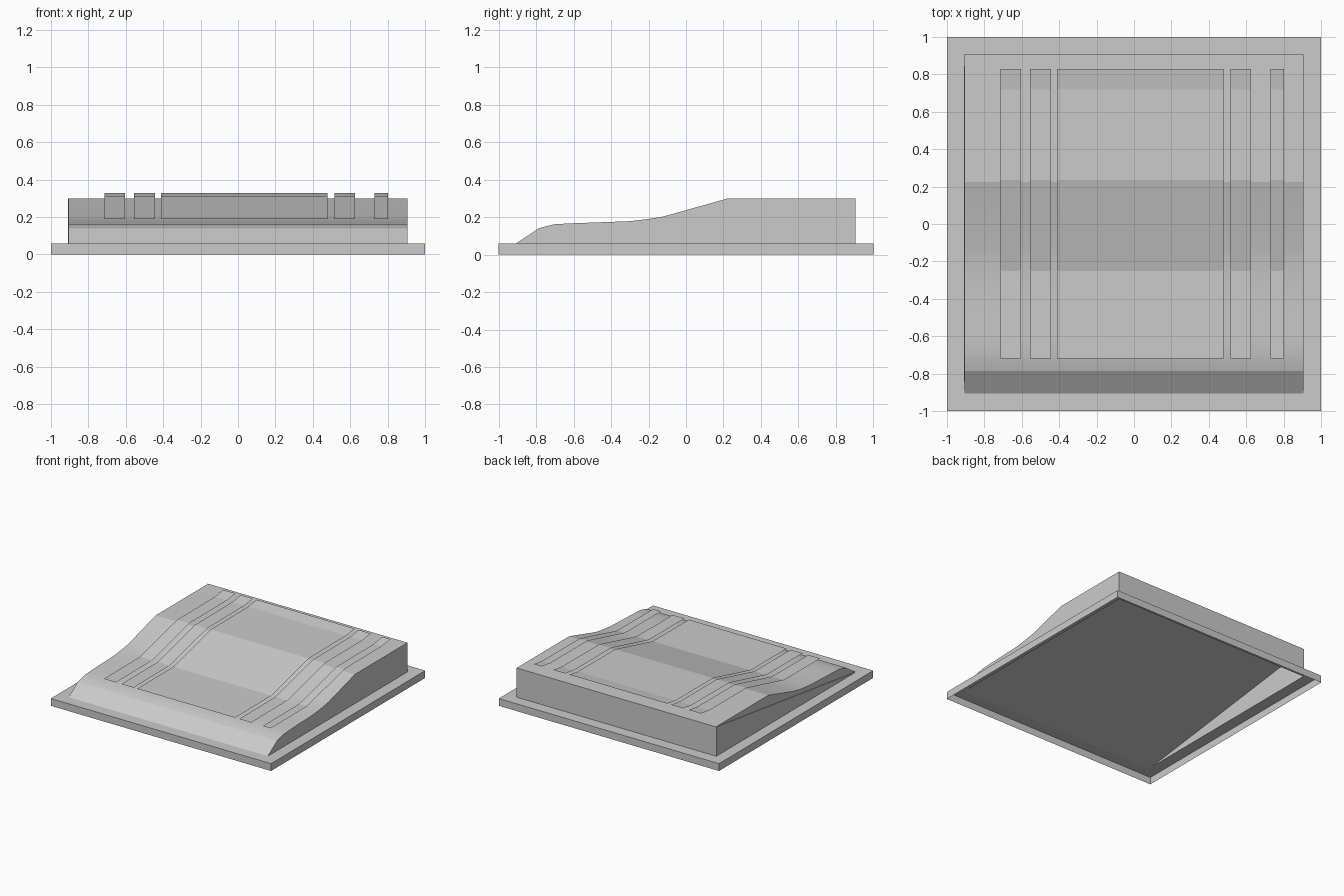
import bpy, bmesh, math

cube = bpy.data.objects.get("Cube")
if cube:
    bpy.data.objects.remove(cube)

grey = bpy.data.materials.new("plain_grey")
grey.use_nodes = True
COLOUR = (0.6, 0.6, 0.6, 1)
grey.diffuse_color = COLOUR
grey.node_tree.nodes["Principled BSDF"].inputs["Base Color"].default_value = COLOUR


def finish(name, bm, angle=None):
    mesh = bpy.data.meshes.new(name)
    bm.to_mesh(mesh)
    bm.free()
    mesh.materials.append(grey)
    obj = bpy.data.objects.new(name, mesh)
    bpy.context.collection.objects.link(obj)
    if angle:
        bpy.ops.object.select_all(action='DESELECT')
        obj.select_set(True)
        bpy.context.view_layer.objects.active = obj
        bpy.ops.object.shade_smooth_by_angle(angle=math.radians(angle))
    return obj


def sweep(name, profile, x0, x1, caps=False, angle=None):
    """Sweep a (y, z) profile along x as a sheet, with optional end walls."""
    bm = bmesh.new()
    left = [bm.verts.new((x0, y, z)) for y, z in profile]
    right = [bm.verts.new((x1, y, z)) for y, z in profile]
    for i in range(len(profile) - 1):
        bm.faces.new((left[i], right[i], right[i + 1], left[i + 1]))
    if caps:
        bm.faces.new(left)
        bm.faces.new(right[::-1])
    return finish(name, bm, angle)


EDGE = 0.905
BASE = 0.06
TOP = 0.3

# Base plinth: outer walls and top rim, open underneath
bm = bmesh.new()
rings = []
for r, z in ((1, 0), (1, BASE), (EDGE, BASE)):
    rings.append([bm.verts.new((sx * r, sy * r, z))
                  for sx, sy in ((-1, -1), (1, -1), (1, 1), (-1, 1))])
for low, high in zip(rings, rings[1:]):
    for i in range(4):
        j = (i + 1) % 4
        bm.faces.new((low[i], low[j], high[j], high[i]))
finish("base_plinth", bm)

# Wedge core with its back wall
sweep("wedge_core", [(-EDGE, BASE), (EDGE, TOP), (EDGE, BASE)],
      -EDGE - 0.004, EDGE, caps=True)

# Contoured top surface with side walls down to the wedge
contour = [(-EDGE, BASE), (-0.785, 0.14), (-0.75, 0.15), (-0.70, 0.162),
           (-0.6, 0.167), (-0.46, 0.172), (-0.3, 0.178), (-0.2, 0.19),
           (-0.12, 0.203), (0.225, TOP), (EDGE, TOP)]
sweep("contoured_top", contour, -EDGE, EDGE, caps=True, angle=12)

# Thin raised panels following the contour
panel = [(-0.72, 0.19), (-0.25, 0.192), (0.235, 0.312), (0.72, 0.314), (0.83, 0.33)]
spans = {"outer_right_panel": (-0.715, -0.605),
         "inner_right_panel": (-0.555, -0.445),
         "centre_panel": (-0.412, 0.478),
         "inner_left_panel": (0.515, 0.625),
         "outer_left_panel": (0.73, 0.803)}
for name, (x0, x1) in spans.items():
    sweep(name, panel, x0, x1)
